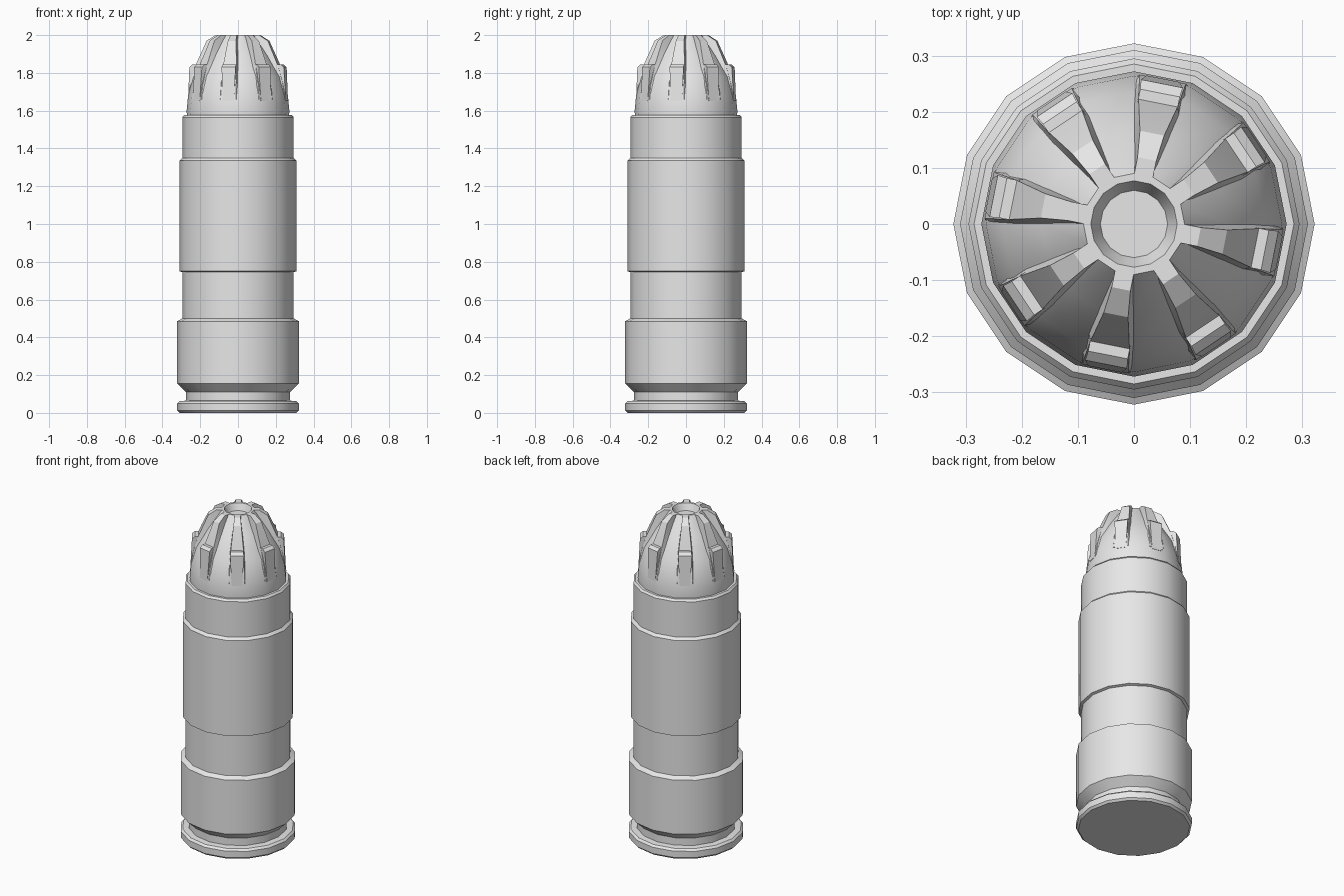
import bpy
import bmesh
import math

if "Cube" in bpy.data.objects:
    bpy.data.objects.remove(bpy.data.objects["Cube"], do_unlink=True)

SIDES = 16
RIBS = 8
HALF = math.pi / SIDES

metal = bpy.data.materials.new("light_grey_metal")
metal.use_nodes = True
grey = (0.8, 0.8, 0.8, 1)
metal.diffuse_color = grey
metal.node_tree.nodes["Principled BSDF"].inputs["Base Color"].default_value = grey


def finish(bm, name, angle):
    bmesh.ops.recalc_face_normals(bm, faces=bm.faces)
    mesh = bpy.data.meshes.new(name)
    bm.to_mesh(mesh)
    bm.free()
    mesh.materials.append(metal)
    obj = bpy.data.objects.new(name, mesh)
    bpy.context.collection.objects.link(obj)
    bpy.ops.object.select_all(action='DESELECT')
    obj.select_set(True)
    bpy.context.view_layer.objects.active = obj
    bpy.ops.object.shade_smooth_by_angle(angle=math.radians(angle))
    return obj


def lathe(name, profile, angle=28):
    """Turn an (r, z) profile around z and cap both ends."""
    bm = bmesh.new()
    rings = []
    for r, z in profile:
        rings.append([bm.verts.new((r * math.cos(2 * HALF * i), r * math.sin(2 * HALF * i), z))
                      for i in range(SIDES)])
    for a, b in zip(rings, rings[1:]):
        for i in range(SIDES):
            j = (i + 1) % SIDES
            bm.faces.new((a[i], a[j], b[j], b[i]))
    bm.faces.new(rings[0])
    bm.faces.new(rings[-1])
    return finish(bm, name, angle)


def loft(bm, sections, turn):
    """Skin equal sections of (r, side, z) points, turned around z."""
    c, s = math.cos(turn), math.sin(turn)
    loops = [[bm.verts.new((r * c - w * s, r * s + w * c, z)) for r, w, z in sec]
             for sec in sections]
    n = len(loops[0])
    for a, b in zip(loops, loops[1:]):
        for i in range(n):
            j = (i + 1) % n
            bm.faces.new((a[i], a[j], b[j], b[i]))
    bm.faces.new(loops[0])
    bm.faces.new(loops[-1])


# Cartridge case: rim, groove, lower band, waist, sleeve and neck
lathe("case", [
    (0.31, 0), (0.322, 0.012), (0.322, 0.05), (0.31, 0.062),
    (0.275, 0.065), (0.275, 0.11), (0.322, 0.155),
    (0.322, 0.485), (0.295, 0.5), (0.295, 0.745),
    (0.31, 0.75), (0.31, 1.335), (0.295, 1.35),
    (0.295, 1.565), (0.285, 1.577), (0.26, 1.577),
])

# Hollow tip with flat recessed panels and a cup in its end
lathe("tip", [
    (0.27, 1.56), (0.272, 1.6), (0.264, 1.68), (0.235, 1.78), (0.165, 1.895),
    (0.09, 2), (0.077, 2), (0.06, 1.96),
])

# Raised ribs: base radius and height, crest radius, height and half width
stations = [
    (0.085, 1.96, 0.088, 2.0, 0.017),
    (0.112, 1.95, 0.118, 2.0, 0.017),
    (0.162, 1.89, 0.165, 1.97, 0.022),
    (0.208, 1.82, 0.222, 1.84, 0.036),
    (0.242, 1.74, 0.25, 1.74, 0.04),
    (0.262, 1.66, 0.263, 1.66, 0.042),
]
bm = bmesh.new()
for k in range(RIBS):
    turn = -HALF + k * 2 * math.pi / RIBS
    loft(bm, [[(br * math.cos(HALF), -br * math.sin(HALF), bz), (r, -w, z),
               (r, w, z), (br * math.cos(HALF), br * math.sin(HALF), bz)]
              for br, bz, r, z, w in stations], turn)
finish(bm, "tip_ribs", 25)

# Stepped blocks at the foot of each rib
side = [(0.2, 1.845, 0.036), (0.238, 1.845, 0.036), (0.255, 1.83, 0.038),
        (0.264, 1.65, 0.03), (0.23, 1.65, 0.03)]
bm = bmesh.new()
for k in range(RIBS):
    turn = -HALF + k * 2 * math.pi / RIBS
    loft(bm, [[(r, sign * w, z) for r, z, w in side] for sign in (-1, 1)], turn)
finish(bm, "rib_blocks", 25)
